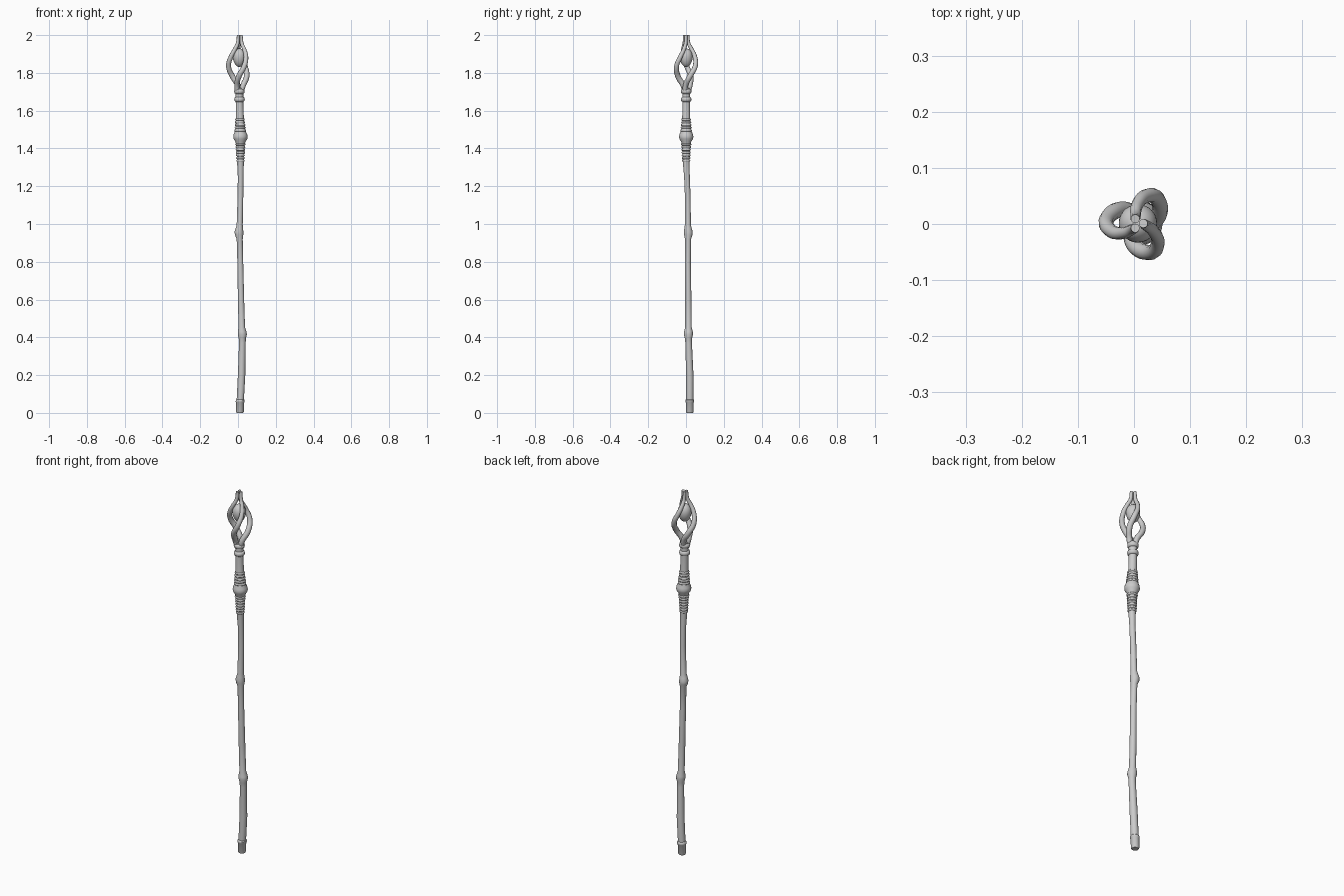
import bpy, bmesh, math
from mathutils import Vector

if "Cube" in bpy.data.objects:
    bpy.data.objects.remove(bpy.data.objects["Cube"])

CX, CY = 0.007, 0.001          # axis of the staff head


def finish(name, bm, angle=50):
    bmesh.ops.recalc_face_normals(bm, faces=bm.faces)
    me = bpy.data.meshes.new(name)
    bm.to_mesh(me)
    bm.free()
    ob = bpy.data.objects.new(name, me)
    bpy.context.collection.objects.link(ob)
    bpy.ops.object.select_all(action='DESELECT')
    ob.select_set(True)
    bpy.context.view_layer.objects.active = ob
    bpy.ops.object.shade_smooth_by_angle(angle=math.radians(angle))
    return ob


def loft(name, rings, sides=20, angle=50):
    """Stack of horizontal circles given as (z, x, y, radius), capped."""
    bm = bmesh.new()
    loops = []
    for z, x, y, r in rings:
        loops.append([bm.verts.new((x + r * math.cos(a), y + r * math.sin(a), z))
                      for a in (2 * math.pi * i / sides for i in range(sides))])
    for a, b in zip(loops, loops[1:]):
        for i in range(sides):
            j = (i + 1) % sides
            bm.faces.new((a[i], a[j], b[j], b[i]))
    bm.faces.new(loops[0])
    bm.faces.new(loops[-1])
    return finish(name, bm, angle)


# Gently crooked shaft with two knots
shaft = [
    (0.03, 0.010, 0.020, 0.019), (0.20, 0.019, 0.020, 0.0195), (0.37, 0.023, 0.014, 0.0175),
    (0.395, 0.023, 0.013, 0.019), (0.415, 0.023, 0.013, 0.024), (0.43, 0.022, 0.013, 0.023),
    (0.455, 0.020, 0.013, 0.017), (0.60, 0.016, 0.012, 0.0165), (0.80, 0.012, 0.010, 0.0155),
    (0.92, 0.009, 0.011, 0.016), (0.942, 0.006, 0.012, 0.022), (0.958, 0.005, 0.012, 0.0235),
    (0.975, 0.007, 0.011, 0.020), (0.995, 0.009, 0.010, 0.016), (1.15, 0.013, 0.009, 0.015),
    (1.25, 0.014, 0.005, 0.015), (1.33, 0.013, 0.001, 0.018), (1.41, 0.013, 0.001, 0.022),
    (1.435, 0.013, 0.001, 0.026), (1.45, 0.013, 0.001, 0.036), (1.462, 0.013, 0.001, 0.038),
    (1.474, 0.013, 0.001, 0.036), (1.495, 0.012, 0.001, 0.027), (1.56, 0.010, 0.001, 0.021),
    (1.65, 0.008, 0.001, 0.020), (1.72, CX, CY, 0.021),
]
loft("shaft", shaft)


def at(z):
    for a, b in zip(shaft, shaft[1:]):
        if a[0] <= z <= b[0]:
            return Vector(a).lerp(Vector(b), (z - a[0]) / (b[0] - a[0]))


# Foot cap
loft("foot_cap", [(0, .010, .020, .017), (.006, .010, .020, .0205), (.055, .011, .020, .021),
                  (.058, .011, .020, .0235), (.068, .012, .020, .0235), (.072, .012, .020, .019)])


# Grip cord, wound below and above the main swelling
def torus_ring(name, z, major, minor, n=24, m=8):
    _, x, y, _ = at(z)
    bm = bmesh.new()
    g = [[bm.verts.new((x + (major + minor * math.cos(v)) * math.cos(u),
                        y + (major + minor * math.cos(v)) * math.sin(u),
                        z + minor * math.sin(v)))
          for v in (2 * math.pi * j / m for j in range(m))]
         for u in (2 * math.pi * i / n for i in range(n))]
    for i in range(n):
        for j in range(m):
            k, l = (i + 1) % n, (j + 1) % m
            bm.faces.new((g[i][j], g[k][j], g[k][l], g[i][l]))
    return finish(name, bm, 80)


for i in range(7):
    z = 1.335 + i * 0.0145
    torus_ring(f"lower_grip_cord_{i}", z, at(z)[3] - 0.002, 0.006)
for i in range(5):
    z = 1.495 + i * 0.0145
    torus_ring(f"upper_grip_cord_{i}", z, at(z)[3] - 0.002, 0.006)

# Collars under the head
for i, z in enumerate((1.66, 1.702)):
    x, y = at(z)[1:3]
    loft(f"collar_{i}", [(z - .013, x, y, .020), (z - .009, x, y, .026), (z, x, y, .028),
                         (z + .009, x, y, .026), (z + .013, x, y, .020)])

# Three twisting branches: (z, distance from axis, angle, thickness)
branch = [(1.70, .012, 95, .013), (1.735, .021, 112, .0145), (1.78, .043, 146, .0145),
          (1.835, .057, 177, .0135), (1.885, .047, 199, .012), (1.925, .029, 215, .0105),
          (1.955, .014, 228, .0095), (2.0, .0095, 240, .008)]
for k in range(3):
    cu = bpy.data.curves.new(f"branch_{k}", 'CURVE')
    cu.dimensions = '3D'
    cu.bevel_depth = 1.0
    cu.bevel_resolution = 3
    cu.resolution_u = 5
    cu.use_fill_caps = True
    sp = cu.splines.new('BEZIER')
    sp.bezier_points.add(len(branch) - 1)
    for p, (z, d, a, t) in zip(sp.bezier_points, branch):
        a = math.radians(a + 120 * k)
        p.co = (CX + d * math.cos(a), CY + d * math.sin(a), z)
        p.radius = t
        p.handle_left_type = p.handle_right_type = 'AUTO'
    ob = bpy.data.objects.new(f"branch_{k}", cu)
    bpy.context.collection.objects.link(ob)
    bpy.ops.object.select_all(action='DESELECT')
    ob.select_set(True)
    bpy.context.view_layer.objects.active = ob
    bpy.ops.object.convert(target='MESH')
    bpy.ops.object.shade_smooth_by_angle(angle=math.radians(50))

# Egg-shaped stone held between the branches
bm = bmesh.new()
bmesh.ops.create_uvsphere(bm, u_segments=28, v_segments=18, radius=1)
for v in bm.verts:
    s = 0.034 * (1 + 0.12 * v.co.z)
    v.co = (CX + v.co.x * s, CY + v.co.y * s, 1.88 + v.co.z * 0.049)
finish("stone", bm)
